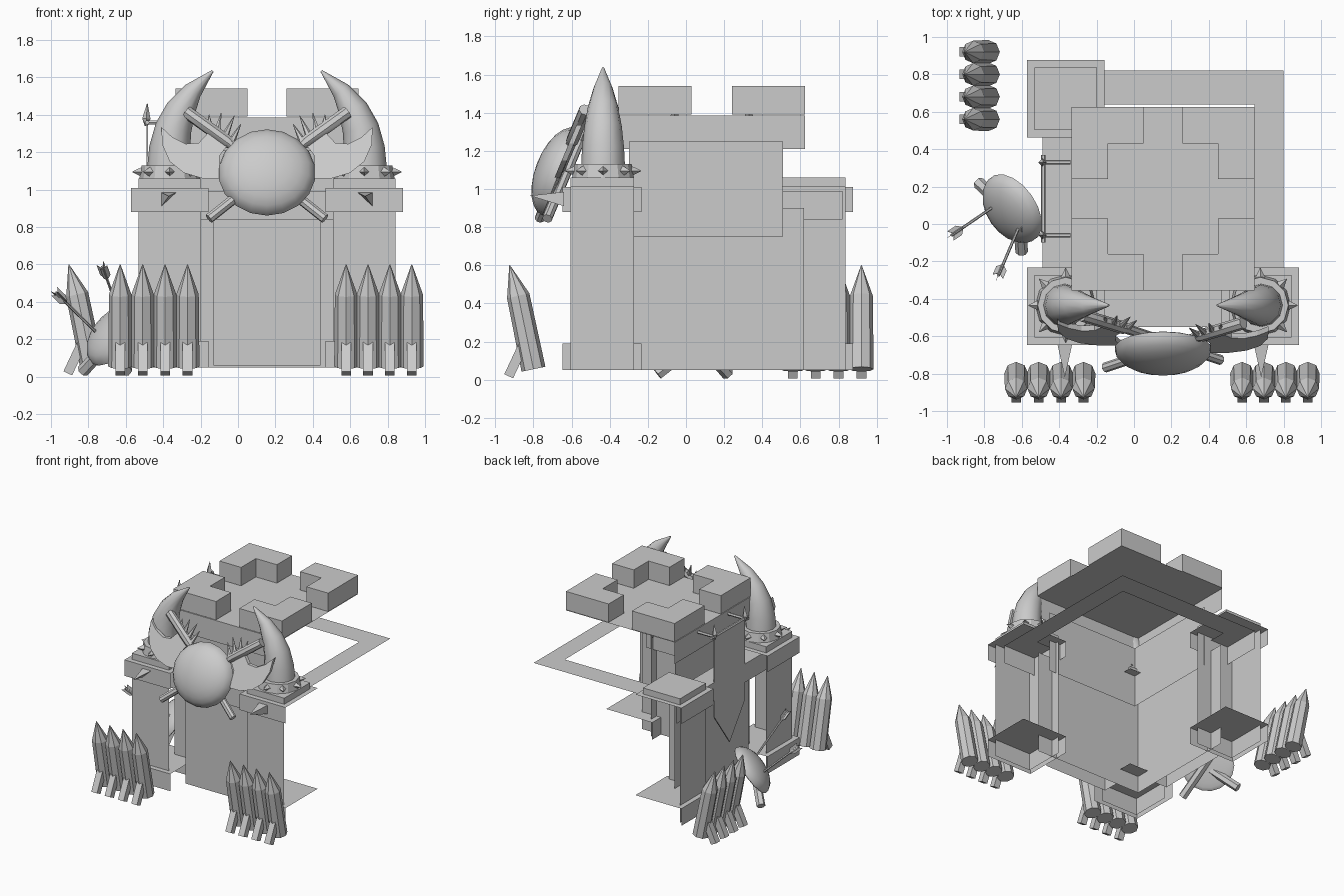
import bpy, bmesh, math
from mathutils import Vector, Matrix

if "Cube" in bpy.data.objects:
    bpy.data.objects.remove(bpy.data.objects["Cube"])

CX, CY = 0.155, 0.135          # centre of the keep


def finish(name, bm, smooth=False, normals=True):
    if normals:
        bmesh.ops.recalc_face_normals(bm, faces=bm.faces)
    me = bpy.data.meshes.new(name)
    bm.to_mesh(me)
    bm.free()
    ob = bpy.data.objects.new(name, me)
    bpy.context.collection.objects.link(ob)
    if smooth:
        bpy.context.view_layer.objects.active = ob
        ob.select_set(True)
        bpy.ops.object.shade_smooth_by_angle(angle=math.radians(40))
        ob.select_set(False)
    return ob


def box(name, x0, x1, y0, y1, z0, z1, sides="lft"):
    """Box keeping only the chosen sides: l, r, f, b(ack), t(op)."""
    bm = bmesh.new()
    v = [bm.verts.new((x, y, z)) for z in (z0, z1) for y in (y0, y1) for x in (x0, x1)]
    quads = {"l": (0, 4, 6, 2), "r": (1, 3, 7, 5), "f": (0, 1, 5, 4),
             "b": (2, 6, 7, 3), "t": (4, 5, 7, 6)}
    for s in sides:
        bm.faces.new([v[i] for i in quads[s]])
    bmesh.ops.delete(bm, geom=[q for q in bm.verts if not q.link_faces], context='VERTS')
    return finish(name, bm, normals=False)


def loft(name, path, radii, n=8, smooth=False, spin=0.0):
    """Capped round or faceted bar along a path with a radius per point."""
    bm = bmesh.new()
    pts = [Vector(p) for p in path]
    rings = []
    for i, (p, r) in enumerate(zip(pts, radii)):
        t = pts[min(i + 1, len(pts) - 1)] - pts[max(i - 1, 0)]
        q = t.to_track_quat('Z', 'Y')
        rings.append([bm.verts.new(p + q @ Vector((r * math.cos(a), r * math.sin(a), 0)))
                      for a in (spin + 2 * math.pi * k / n for k in range(n))])
    for a, b in zip(rings, rings[1:]):
        for k in range(n):
            bm.faces.new((a[k], a[(k + 1) % n], b[(k + 1) % n], b[k]))
    bm.faces.new(rings[0])
    bm.faces.new(rings[-1])
    return finish(name, bm, smooth)


def prism(name, pts, push):
    """Flat outline pushed along a vector into a solid."""
    bm = bmesh.new()
    f = bm.faces.new([bm.verts.new(p) for p in pts])
    ext = bmesh.ops.extrude_face_region(bm, geom=[f])
    bmesh.ops.translate(bm, vec=Vector(push),
                        verts=[g for g in ext["geom"] if isinstance(g, bmesh.types.BMVert)])
    if len(f.verts) and f.is_valid and all(len(e.link_faces) < 2 for e in f.edges):
        bm.faces.new(list(reversed(f.verts)))
    return finish(name, bm)


def dome(name, center, normal, rx, ry, depth):
    """Round shield: flattened half ball with a slightly dished back."""
    bm = bmesh.new()
    bmesh.ops.create_uvsphere(bm, u_segments=18, v_segments=12, radius=1)
    for v in bm.verts:
        v.co.x *= rx
        v.co.y *= ry
        v.co.z *= depth if v.co.z > 0 else 0.02
    q = Vector(normal).to_track_quat('Z', 'Y')
    bmesh.ops.transform(bm, matrix=Matrix.Translation(center) @ q.to_matrix().to_4x4(), verts=bm.verts)
    return finish(name, bm, True)


# lower walls, gate panels and upper keep (open at the right and back)
box("lower_wall", -0.33, 0.64, -0.345, 0.62, 0.05, 0.90, "lf")
box("front_panel", -0.13, 0.44, -0.49, -0.345, 0.06, 0.84, "lft")
box("left_panel", -0.45, -0.33, -0.16, 0.44, 0.06, 0.84, "lft")
box("upper_keep", -0.26, 0.57, -0.30, 0.51, 0.75, 1.25, "lf")

# ledge band with its flat frame on top
box("ledge_band", -0.49, 0.80, -0.55, 0.82, 0.84, 0.99, "lf")
bm = bmesh.new()
outer = [bm.verts.new((x, y, 0.99)) for x, y in ((-0.49, -0.55), (0.8, -0.55), (0.8, 0.82), (-0.49, 0.82))]
inner = [bm.verts.new((x, y, 0.99)) for x, y in ((-0.33, -0.35), (0.645, -0.35), (0.645, 0.64), (-0.33, 0.64))]
for k in range(4):
    j = (k + 1) % 4
    bm.faces.new((outer[k], outer[j], inner[j], inner[k]))
finish("ledge_top", bm)

# roof slab and corner battlements
box("roof_slab", CX - 0.49, CX + 0.49, CY - 0.49, CY + 0.49, 1.21, 1.385, "lft")
for sx in (-1, 1):
    for sy in (-1, 1):
        ell = [(0.49, 0.49), (0.105, 0.49), (0.105, 0.295), (0.295, 0.295), (0.295, 0.105), (0.49, 0.105)]
        prism("battlement", [(CX + sx * a, CY + sy * b, 1.39) for a, b in ell], (0, 0, 0.15))

# corner towers
for tx, ty in ((-0.365, -0.44), (0.675, -0.44), (-0.365, 0.67)):
    def part(name, h, z0, z1, sides="lft"):
        box(name, tx - h, tx + h, ty - h, ty + h, z0, z1, sides)
    part("tower_base", 0.207, 0.05, 0.19)
    part("tower_body", 0.167, 0.05, 1.01, "lf")
    part("tower_cap", 0.207, 0.88, 1.01)
    part("tower_step", 0.167, 1.01, 1.06, "lrfbt")

# horns, studded collars and cap spikes on the front towers
for s in (1, -1):
    X = lambda x: CX + s * (x - CX)
    loft("horn_collar", [(X(-0.365), -0.435, 1.06), (X(-0.365), -0.435, 1.13)], [0.162, 0.15], 12)
    loft("horn", [(X(x), -0.435, z) for x, z in ((-0.37, 1.12), (-0.365, 1.22), (-0.345, 1.33),
         (-0.305, 1.43), (-0.24, 1.53), (-0.135, 1.635))], [0.115, 0.11, 0.098, 0.08, 0.05, 0.006], 12, True)
    for k in range(8):
        a = k * math.pi / 4
        d = Vector((math.cos(a), math.sin(a), 0))
        c = Vector((X(-0.365), -0.435, 1.095))
        loft("collar_stud", [c + d * 0.145, c + d * 0.2], [0.028, 0.002], 4)
    prism_pts = [(X(-0.41), 0.985), (X(-0.33), 0.985), (X(-0.41), 0.91)]
    bm = bmesh.new()
    base = [bm.verts.new((x, -0.64, z)) for x, z in prism_pts]
    tip = bm.verts.new((X(-0.37), -0.82, 0.965))
    for k in range(3):
        bm.faces.new((base[k], base[(k + 1) % 3], tip))
    finish("cap_spike", bm)

    # crossed axe behind the main shield, in a leaning plane
    P = lambda x, z, o=0.0: Vector((X(x), -0.645 + 0.42 * (z - 1.09) + o, z))
    o = 0.02 * s
    loft("axe_handle", [P(0.465, 0.845, o), P(-0.04, 1.245, o), P(-0.05, 1.253, o), P(-0.275, 1.415, o)],
         [0.027, 0.027, 0.034, 0.034], 8, True)
    blade = [(-0.41, 1.335), (-0.405, 1.24), (-0.365, 1.15), (-0.29, 1.09), (-0.19, 1.06), (-0.07, 1.06),
             (-0.1, 1.12), (-0.1, 1.18), (-0.05, 1.245), (-0.15, 1.315), (-0.21, 1.25), (-0.28, 1.245), (-0.35, 1.28)]
    prism("axe_blade", [P(x, z, o - 0.012) for x, z in blade], (0, 0.028, 0))
    for k, (x, z) in enumerate(((-0.155, 1.4), (-0.09, 1.41), (-0.02, 1.395), (0.015, 1.35))):
        loft("axe_prong", [P(-0.15 + 0.035 * k, 1.315 - 0.025 * k, o), P(x, z, o)], [0.024, 0.002], 6)

# main shield
dome("main_shield", (CX, -0.665, 1.09), (0, -0.93, 0.36), 0.26, 0.245, 0.125)


# rows of sharpened stakes with props, leaning outward
def stake(at, out):
    at, out = Vector(at), Vector(out)
    P = lambda d, z: at + out * d + Vector((0, 0, z))
    loft("stake", [P(0, 0.055), P(0.08, 0.44), P(0.125, 0.6)], [0.064, 0.06, 0.002], 8)
    loft("stake_prop", [P(0.13, 0.018), P(0.04, 0.21)], [0.036, 0.036], 4, spin=math.pi / 4)


for k in range(4):
    stake((-0.63 + 0.12 * k, -0.80, 0), (0, -1, 0))
    stake((0.578 + 0.117 * k, -0.80, 0), (0, -1, 0))
    stake((-0.78, 0.92 - 0.12 * k, 0), (-1, 0, 0))

# banner hung from two brackets on the left side
prism("banner", [(-0.49, -0.06, 1.36), (-0.49, 0.33, 1.36), (-0.49, 0.33, 0.70),
                 (-0.49, 0.135, 0.43), (-0.49, -0.06, 0.70)], (0.01, 0, 0))
loft("banner_rod", [(-0.485, -0.10, 1.36), (-0.485, 0.37, 1.36)], [0.012, 0.012], 6)
for y in (-0.06, 0.33):
    loft("banner_bracket", [(-0.34, y, 1.36), (-0.49, y, 1.36)], [0.012, 0.012], 6)
    loft("bracket_spike", [(-0.49, y, 1.34), (-0.49, y, 1.38), (-0.485, y, 1.46)], [0.008, 0.022, 0.002], 4)

# fallen shield leaning on the left wall, with handles and two arrows
dome("leaning_shield", (-0.645, 0.085, 0.22), (-0.66, -0.46, 0.6), 0.205, 0.20, 0.10)
for a, b in (((-0.83, 0.22, 0.03), (-0.58, -0.02, 0.3)), ((-0.60, -0.15, 0.03), (-0.63, 0.2, 0.3))):
    loft("weapon_handle", [a, b], [0.034, 0.03], 6)
for tail, tip in (((-0.975, -0.06, 0.45), (-0.74, 0.10, 0.22)), ((-0.725, -0.275, 0.59), (-0.60, 0.02, 0.24))):
    t, d = Vector(tail), (Vector(tip) - Vector(tail)).normalized()
    loft("arrow_shaft", [tail, tip], [0.008, 0.008], 6)
    side = d.cross(Vector((0, 0, 1))).normalized()
    for w in (side, d.cross(side)):
        w = w * 0.03
        e = d.cross(w).normalized() * 0.002
        prism("arrow_feather", [t - w - d * 0.01, t + d * 0.02, t + w - d * 0.01,
                                t + w + d * 0.06, t + d * 0.1, t - w + d * 0.06], e)
